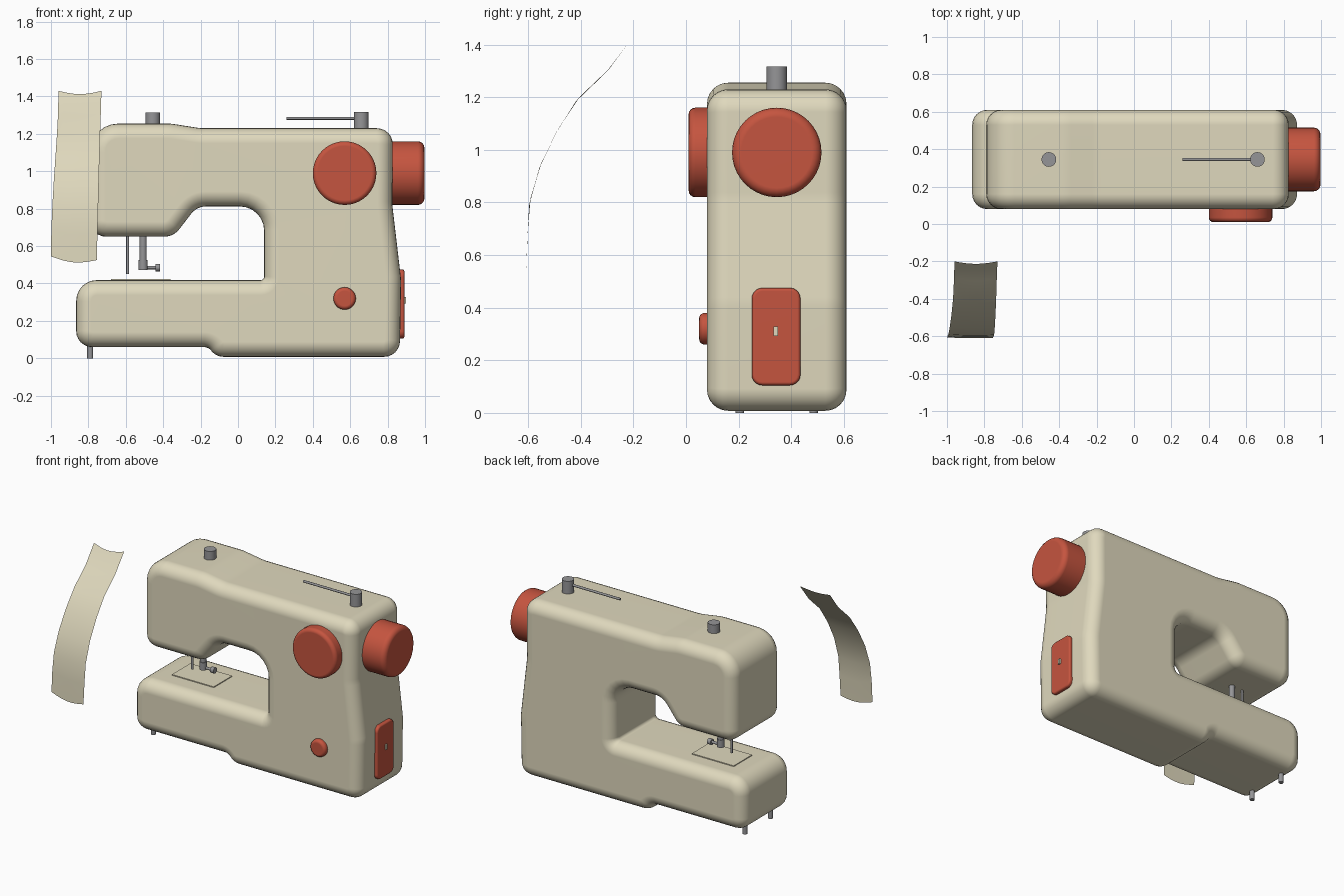
import bpy, bmesh, math
from mathutils import Vector, Matrix

if "Cube" in bpy.data.objects:
    bpy.data.objects.remove(bpy.data.objects["Cube"], do_unlink=True)


def material(name, rgb):
    m = bpy.data.materials.new(name)
    m.use_nodes = True
    m.diffuse_color = (*rgb, 1)
    bsdf = next(n for n in m.node_tree.nodes if n.type == 'BSDF_PRINCIPLED')
    bsdf.inputs["Base Color"].default_value = (*rgb, 1)
    return m


CREAM = material("cream", (0.74, 0.69, 0.51))
RED = material("red", (0.56, 0.09, 0.05))
GREY = material("grey metal", (0.30, 0.30, 0.31))
MID_Y = 0.345


def finish(bm, name, mat, angle=50, weighted=True):
    mesh = bpy.data.meshes.new(name)
    bm.to_mesh(mesh)
    bm.free()
    ob = bpy.data.objects.new(name, mesh)
    bpy.context.collection.objects.link(ob)
    mesh.materials.append(mat)
    bpy.ops.object.select_all(action='DESELECT')
    bpy.context.view_layer.objects.active = ob
    ob.select_set(True)
    bpy.ops.object.shade_smooth_by_angle(angle=math.radians(angle))
    if weighted:
        ob.modifiers.new("normals", 'WEIGHTED_NORMAL').keep_sharp = True
    return ob


def cylinder(name, mat, start, end, radius, bevel=0, sides=32):
    """Round bar from start to end, with the far rim optionally rounded."""
    start, end = Vector(start), Vector(end)
    axis = end - start
    bm = bmesh.new()
    bmesh.ops.create_cone(bm, cap_ends=True, segments=sides, radius1=radius,
                          radius2=radius, depth=axis.length)
    if bevel:
        rim = [e for e in bm.edges if all(v.co.z > 0 for v in e.verts)]
        bmesh.ops.bevel(bm, geom=rim, offset=bevel, segments=4,
                        profile=0.5, affect='EDGES')
    turn = axis.to_track_quat('Z', 'Y').to_matrix().to_4x4()
    bm.transform(Matrix.Translation((start + end) / 2) @ turn)
    return finish(bm, name, mat)


def box_mesh(low, high):
    low, high = Vector(low), Vector(high)
    bm = bmesh.new()
    bmesh.ops.create_cube(bm, size=1)
    bm.transform(Matrix.Translation((low + high) / 2)
                 @ Matrix.Diagonal((*(high - low), 1)))
    return bm


def rounded(corners, steps=6):
    """Replace each (x, z, radius) corner by an arc."""
    pts = []
    for i, (x, z, r) in enumerate(corners):
        p = Vector((x, 0, z))
        before, after = corners[i - 1], corners[(i + 1) % len(corners)]
        a = (Vector((before[0], 0, before[1])) - p).normalized()
        b = (Vector((after[0], 0, after[1])) - p).normalized()
        half = a.angle(b) / 2
        centre = p + (a + b).normalized() * r / math.sin(half)
        reach = r / math.tan(half)
        start = (p + a * reach - centre).normalized()
        end = (p + b * reach - centre).normalized()
        pts += [centre + r * start.slerp(end, k / steps) for k in range(steps + 1)]
    return pts


# Body: C-shaped side outline, extruded in depth with soft rims
outline = rounded([
    (-0.865, 0.06, 0.085), (-0.16, 0.06, 0.05), (-0.115, 0.008, 0.085),
    (0.865, 0.008, 0.085), (0.872, 0.42, 0.3), (0.825, 0.82, 0.3),
    (0.828, 1.23, 0.085), (-0.2, 1.23, 0.3), (-0.36, 1.255, 0.3),
    (-0.79, 1.255, 0.15), (-0.79, 0.65, 0.085), (-0.345, 0.65, 0.1),
    (-0.22, 0.812, 0.1), (0.14, 0.812, 0.13), (0.14, 0.418, 0.02),
    (-0.865, 0.418, 0.11)])
bm = bmesh.new()
face = bm.faces.new([bm.verts.new((p.x, 0.08, p.z)) for p in outline])
ext = bmesh.ops.extrude_face_region(bm, geom=[face])["geom"]
bmesh.ops.translate(bm, vec=(0, 0.53, 0),
                    verts=[v for v in ext if isinstance(v, bmesh.types.BMVert)])
bmesh.ops.recalc_face_normals(bm, faces=bm.faces)
rims = [e for e in bm.edges if abs(e.verts[0].co.y - e.verts[1].co.y) < 0.01]
bmesh.ops.bevel(bm, geom=rims, offset=0.08, segments=6, profile=0.5,
                affect='EDGES', clamp_overlap=False)
finish(bm, "body", CREAM)

# Red controls
cylinder("front_dial", RED, (0.57, 0.15, 0.99), (0.57, 0.01, 0.99), 0.17, 0.025, 40)
cylinder("handwheel", RED, (0.75, MID_Y, 0.99), (0.997, MID_Y, 0.99), 0.17, 0.035, 40)
cylinder("small_button", RED, (0.57, 0.12, 0.32), (0.57, 0.05, 0.32), 0.06, 0.02)

# Side panel with rounded corners and a softened outer rim
bm = box_mesh((0.82, 0.25, 0.105), (0.89, 0.435, 0.475))
across = [e for e in bm.edges if abs(e.verts[0].co.x - e.verts[1].co.x) > 0.01]
bmesh.ops.bevel(bm, geom=across, offset=0.04, segments=5, profile=0.5, affect='EDGES')
outer = [e for e in bm.edges if all(v.co.x > 0.88 for v in e.verts)]
bmesh.ops.bevel(bm, geom=outer, offset=0.012, segments=3, profile=0.5, affect='EDGES')
finish(bm, "side_panel", RED)
finish(box_mesh((0.87, 0.332, 0.293), (0.899, 0.35, 0.328)), "panel_socket", CREAM)

# Spool pins and thread rod on top
cylinder("left_spool_pin", GREY, (-0.455, MID_Y, 1.2), (-0.455, MID_Y, 1.315), 0.039)
cylinder("right_spool_pin", GREY, (0.66, MID_Y, 1.2), (0.66, MID_Y, 1.317), 0.039)
cylinder("thread_rod", GREY, (0.26, MID_Y, 1.283), (0.65, MID_Y, 1.283), 0.008, sides=12)

# Needle, presser bar and clamp screw under the arm
cylinder("needle", GREY, (-0.59, MID_Y, 0.7), (-0.59, MID_Y, 0.45), 0.008, sides=12)
cylinder("presser_bar", GREY, (-0.507, MID_Y, 0.7), (-0.507, MID_Y, 0.5), 0.019)
cylinder("presser_collar", GREY, (-0.507, MID_Y, 0.525), (-0.507, MID_Y, 0.472), 0.024)
cylinder("clamp_screw", GREY, (-0.507, MID_Y, 0.485), (-0.43, MID_Y, 0.485), 0.009, sides=12)
cylinder("clamp_knob", GREY, (-0.442, MID_Y, 0.485), (-0.416, MID_Y, 0.485), 0.02)

# Needle plate and feet
finish(box_mesh((-0.68, 0.25, 0.41), (-0.36, 0.45, 0.424)), "needle_plate", CREAM)
for side, y in (("front", 0.205), ("back", 0.485)):
    cylinder(side + "_foot", GREY, (-0.79, y, 0.1), (-0.79, y, 0), 0.016, sides=16)

# Loose fabric strip: a curved sheet swept along a leaning path
path = [Vector(p) for p in (
    (-0.608, 0.535), (-0.602, 0.68), (-0.592, 0.81), (-0.55, 0.95),
    (-0.485, 1.08), (-0.405, 1.2), (-0.29, 1.31), (-0.2, 1.43))]
columns = 8
bm = bmesh.new()
rows = []
for i, point in enumerate(path):
    f = i / (len(path) - 1)
    along = (path[min(i + 1, len(path) - 1)] - path[max(i - 1, 0)]).normalized()
    left = -1 + 0.04 * math.sin(f * math.pi / 2) ** 2
    right = -0.755 + 0.025 * f
    row = []
    for j in range(columns + 1):
        u = j / columns
        slide = 0.02 * (0.5 - u) * (1 - f) - 0.022 * math.sin(u * math.pi)
        y, z = point + along * slide
        row.append(bm.verts.new((left + (right - left) * u, y, z)))
    rows.append(row)
for low, high in zip(rows, rows[1:]):
    for j in range(columns):
        bm.faces.new((low[j], low[j + 1], high[j + 1], high[j]))
finish(bm, "fabric_strip", CREAM, weighted=False)
